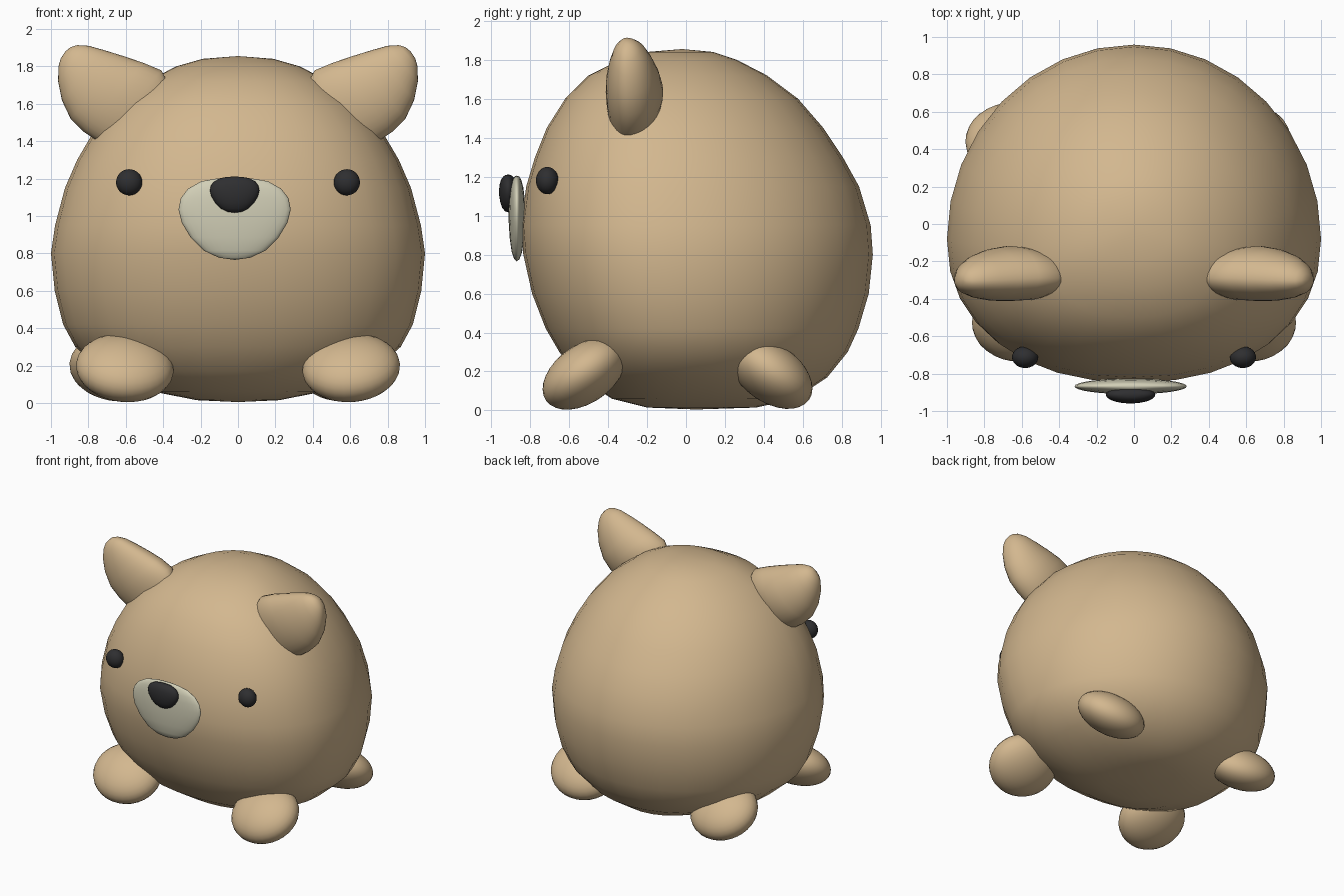
import bpy, bmesh
from math import sin, cos, pi, radians, copysign
from mathutils import Matrix, Vector

cube = bpy.data.objects.get("Cube")
if cube:
    bpy.data.objects.remove(cube, do_unlink=True)


def material(name, rgb):
    mat = bpy.data.materials.new(name)
    mat.use_nodes = True
    color = (*rgb, 1)
    mat.diffuse_color = color
    mat.node_tree.nodes["Principled BSDF"].inputs["Base Color"].default_value = color
    return mat


TAN = material("tan fur", (0.65, 0.475, 0.275))
CREAM = material("cream muzzle", (0.64, 0.62, 0.47))
DARK = material("dark nose and eyes", (0.028, 0.028, 0.03))


def finish(name, bm, mat, matrix):
    """Place the mesh, fix its normals and make a smooth object of it."""
    bmesh.ops.transform(bm, matrix=matrix, verts=bm.verts)
    bmesh.ops.recalc_face_normals(bm, faces=bm.faces)
    for face in bm.faces:
        face.smooth = True
    mesh = bpy.data.meshes.new(name)
    bm.to_mesh(mesh)
    bm.free()
    mesh.materials.append(mat)
    obj = bpy.data.objects.new(name, mesh)
    bpy.context.collection.objects.link(obj)
    return obj


def loft(name, rings, mat, matrix=Matrix(), split=0.42, front_power=1.0, segments=32):
    """Skin egg-shaped rings (height, x min, x max, y min, y max).

    A front_power below one squares off the front half a little."""
    bm = bmesh.new()
    loops = []
    for t, x0, x1, y0, y1 in rings:
        cy = y0 + split * (y1 - y0)
        loop = []
        for i in range(segments):
            a = 2 * pi * i / segments
            c, s = cos(a), sin(a)
            if s < 0:
                c = copysign(abs(c) ** front_power, c)
                s = -(abs(s) ** front_power)
            x = (x0 + x1) / 2 + c * (x1 - x0) / 2
            y = cy + s * ((y1 - cy) if s > 0 else (cy - y0))
            loop.append(bm.verts.new((x, y, t)))
        loops.append(loop)
    for low, high in zip(loops, loops[1:]):
        for i in range(segments):
            j = (i + 1) % segments
            bm.faces.new((low[i], low[j], high[j], high[i]))
    # closes the collapsed end rings into poles
    bmesh.ops.remove_doubles(bm, verts=bm.verts, dist=0.0001)
    return finish(name, bm, mat, matrix)


def ellipsoid(name, center, radii, mat, rotation=Matrix()):
    bm = bmesh.new()
    bmesh.ops.create_uvsphere(bm, u_segments=32, v_segments=16, radius=1)
    place = Matrix.Translation(center) @ rotation @ Matrix.Diagonal((*radii, 1))
    return finish(name, bm, mat, place)


# Body: a plump egg leaning to the back (height, half width, front, back)
body = [
    (0.005, 0, 0.05, 0.05), (0.015, 0.22, -0.2, 0.36), (0.06, 0.45, -0.38, 0.56),
    (0.17, 0.72, -0.55, 0.725), (0.30, 0.87, -0.65, 0.83), (0.42, 0.935, -0.72, 0.885),
    (0.60, 0.98, -0.79, 0.938), (0.80, 1.0, -0.835, 0.959), (0.95, 0.978, -0.847, 0.948),
    (1.15, 0.925, -0.82, 0.888), (1.30, 0.86, -0.775, 0.805), (1.45, 0.772, -0.715, 0.705),
    (1.60, 0.645, -0.62, 0.575), (1.72, 0.485, -0.50, 0.415), (1.80, 0.33, -0.34, 0.26),
    (1.84, 0.19, -0.20, 0.14), (1.855, 0, -0.02, -0.02),
]
loft("body", [(z, -w, w, f, b) for z, w, f, b in body], TAN, front_power=0.905)

# Ear: rounded cone, flatter at the front
ear = [
    (-0.25, 0, 0, 0, 0), (-0.15, -0.2, 0.2, -0.08, 0.12), (0, -0.257, 0.25, -0.11, 0.17),
    (0.1, -0.225, 0.262, -0.115, 0.18), (0.2, -0.185, 0.255, -0.113, 0.165),
    (0.3, -0.142, 0.21, -0.1, 0.135), (0.38, -0.105, 0.147, -0.08, 0.1),
    (0.43, -0.067, 0.087, -0.055, 0.06), (0.45, -0.035, 0.045, -0.03, 0.03),
    (0.456, 0, 0, 0, 0),
]
ear_place = Matrix.Translation((0.577, -0.297, 1.583)) @ Matrix.Rotation(radians(49.5), 4, "Y")

for label, side in (("left", 1), ("right", -1)):
    mirror = Matrix.Diagonal((side, 1, 1, 1))
    loft(label + "_ear", ear, TAN, mirror @ ear_place)

    # Eyes
    ellipsoid(label + "_eye", (side * 0.582, -0.712, 1.18), (0.07, 0.058, 0.07), DARK)

    # Feet: flattened pads, tipped down and outward
    roll = Matrix.Rotation(radians(-5 * side), 4, "Y")
    back_x = 0.58 if side > 0 else -0.64
    for end, x, y, z, tilt in (("front", side * 0.605, -0.522, 0.188, 35),
                               ("back", back_x, 0.435, 0.192, -35)):
        turn = roll @ Matrix.Rotation(radians(tilt), 4, "X")
        ellipsoid(f"{label}_{end}_foot", (x, y, z), (0.262, 0.24, 0.148), TAN, turn)

# Muzzle and nose share one rounded shield outline (height, half width, half depth)
shield = [
    (0, 0, 0), (0.012, 0.085, 0.014), (0.05, 0.165, 0.027), (0.12, 0.235, 0.037),
    (0.2, 0.283, 0.042), (0.27, 0.3, 0.042), (0.33, 0.288, 0.039), (0.38, 0.25, 0.033),
    (0.42, 0.18, 0.022), (0.436, 0.09, 0.012), (0.44, 0, 0),
]
for name, mat, y, z, size, depth in (
    ("muzzle", CREAM, -0.868, 0.765, 1, 1), ("nose", DARK, -0.913, 1.017, 0.44, 1.1)):
    place = Matrix.Translation(Vector((-0.018, y, z))) @ Matrix.Diagonal((size, depth, size, 1))
    loft(name, [(t, -w, w, -d, d) for t, w, d in shield], mat, place, split=0.5)
